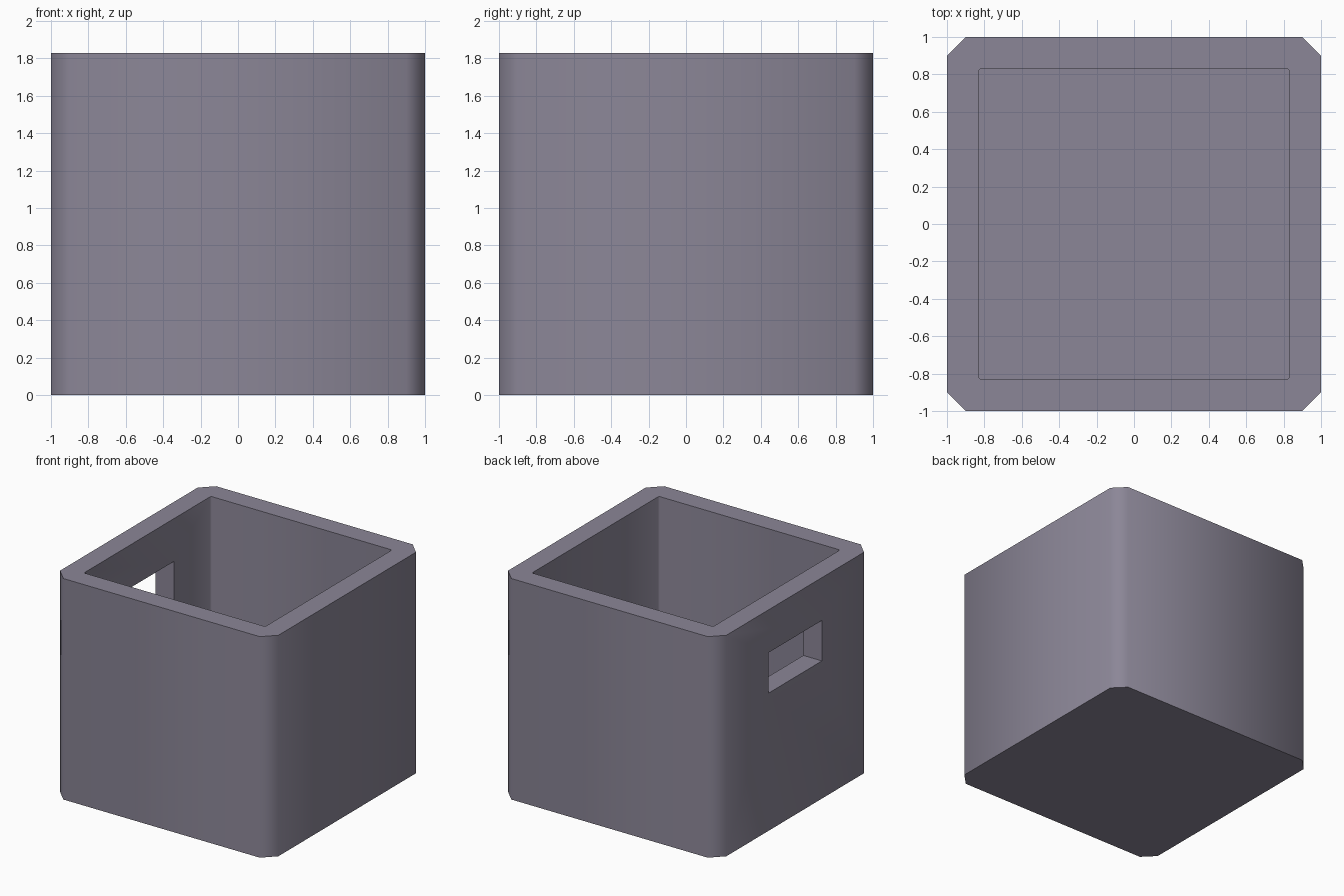
import bpy
import bmesh
import math

if "Cube" in bpy.data.objects:
    bpy.data.objects.remove(bpy.data.objects["Cube"], do_unlink=True)

HEIGHT = 1.83
FLOOR = 0.17

grey = bpy.data.materials.new("muted purple grey")
grey.use_nodes = True
colour = (0.26, 0.24, 0.31, 1)
grey.diffuse_color = colour
grey.node_tree.nodes["Principled BSDF"].inputs["Base Color"].default_value = colour


def box(name, low, high, chamfer=0):
    """Box between two corners, with its upright edges chamfered."""
    bm = bmesh.new()
    bmesh.ops.create_cube(bm, size=1)
    for v in bm.verts:
        for i in range(3):
            v.co[i] = low[i] if v.co[i] < 0 else high[i]
    if chamfer:
        upright = [e for e in bm.edges
                   if abs(e.verts[0].co.z - e.verts[1].co.z) > 0.01]
        bmesh.ops.bevel(bm, geom=upright, offset=chamfer, segments=1,
                        affect='EDGES')
    mesh = bpy.data.meshes.new(name)
    bm.to_mesh(mesh)
    bm.free()
    mesh.materials.append(grey)
    obj = bpy.data.objects.new(name, mesh)
    bpy.context.collection.objects.link(obj)
    return obj


def cut(target, cutter):
    """Subtract the cutter from the target and discard it."""
    mod = target.modifiers.new("cut", 'BOOLEAN')
    mod.operation = 'DIFFERENCE'
    mod.solver = 'EXACT'
    mod.object = cutter
    bpy.context.view_layer.objects.active = target
    bpy.ops.object.modifier_apply(modifier=mod.name)
    bpy.data.objects.remove(cutter, do_unlink=True)


# Outer body with chamfered corners
bin_body = box("storage_bin", (-1, -1, 0), (1, 1, HEIGHT), 0.1)

# Open cavity with slightly softened corners
cut(bin_body, box("cavity_cutter", (-0.83, -0.83, FLOOR),
                  (0.83, 0.83, HEIGHT + 0.5), 0.01))

# Handle slot through one side wall
cut(bin_body, box("handle_cutter", (-1.2, -0.35, 1.14), (-0.7, 0.35, 1.475)))

# Smooth the chamfers, keep the right-angled edges sharp
bpy.ops.object.select_all(action='DESELECT')
bin_body.select_set(True)
bpy.context.view_layer.objects.active = bin_body
bpy.ops.object.shade_smooth_by_angle(angle=math.radians(50))
